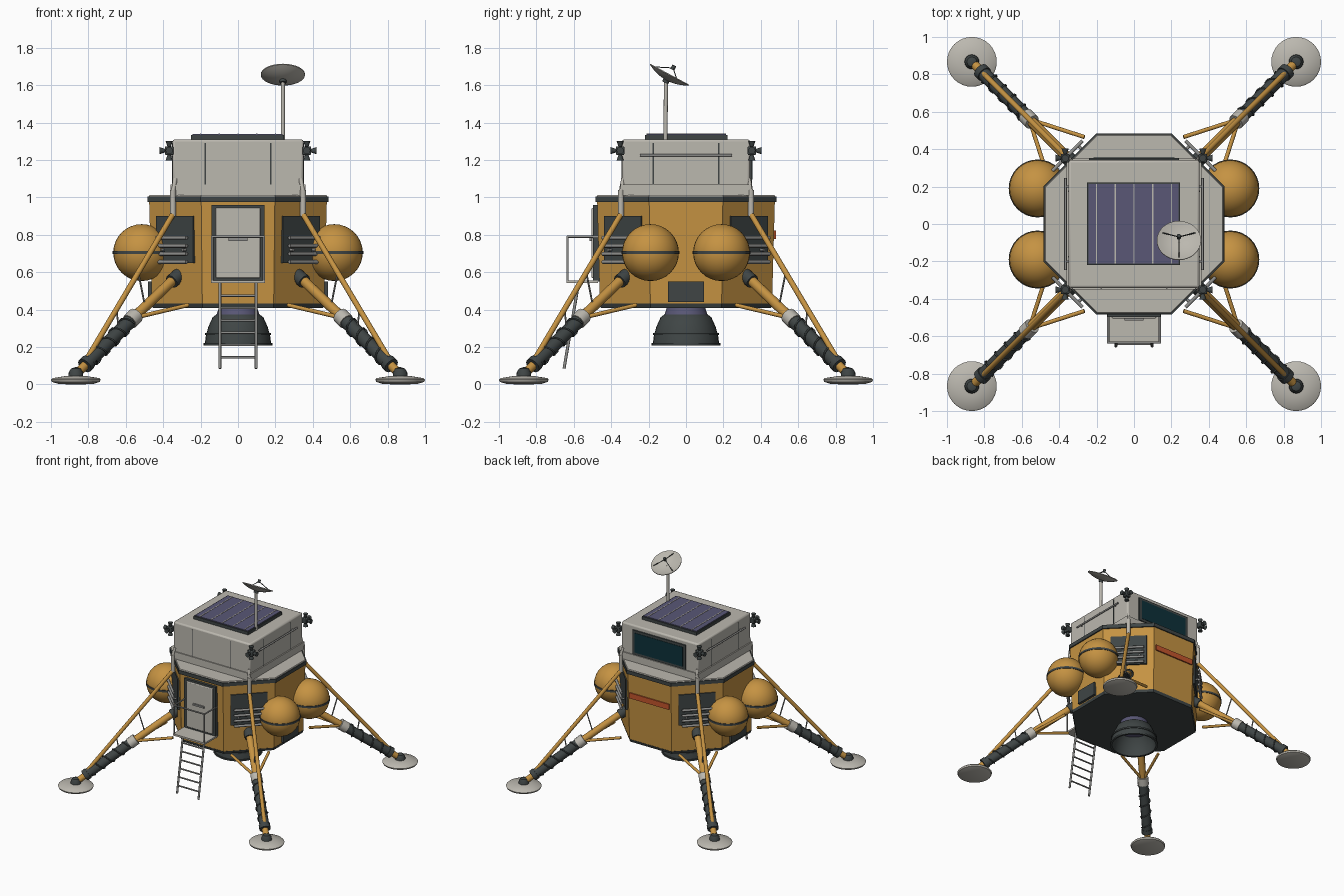
import bpy, bmesh, math
from mathutils import Matrix, Vector

if "Cube" in bpy.data.objects:
    bpy.data.objects.remove(bpy.data.objects["Cube"], do_unlink=True)


def material(name, r, g, b):
    m = bpy.data.materials.new(name)
    m.use_nodes = True
    m.diffuse_color = (r, g, b, 1)
    bsdf = next(n for n in m.node_tree.nodes if n.type == 'BSDF_PRINCIPLED')
    bsdf.inputs["Base Color"].default_value = (r, g, b, 1)
    return m


GOLD = material("gold foil", 0.56, 0.29, 0.055)
PALE = material("pale hull", 0.50, 0.48, 0.43)
DARK = material("dark grey", 0.05, 0.06, 0.06)
STEEL = material("steel", 0.28, 0.28, 0.27)
VIOLET = material("violet cells", 0.10, 0.095, 0.18)
GLASS = material("teal glass", 0.004, 0.03, 0.042)
RED = material("orange red", 0.55, 0.09, 0.025)


def finish(name, bm, mat):
    bmesh.ops.recalc_face_normals(bm, faces=bm.faces)
    me = bpy.data.meshes.new(name)
    bm.to_mesh(me)
    bm.free()
    me.materials.append(mat)
    me.polygons.foreach_set("use_smooth", [True] * len(me.polygons))
    me.set_sharp_from_angle(angle=math.radians(40))
    ob = bpy.data.objects.new(name, me)
    bpy.context.collection.objects.link(ob)
    return ob


def frame(origin, axis):
    """Matrix placing local z along an axis at a point."""
    return Matrix.Translation(origin) @ Vector(axis).to_track_quat('Z', 'Y').to_matrix().to_4x4()


def lathe(name, profile, mat, sides=32, place=Matrix(), phase=0.0):
    bm = bmesh.new()
    vs = [bm.verts.new((r * math.cos(phase), r * math.sin(phase), z)) for r, z in profile]
    es = [bm.edges.new(pair) for pair in zip(vs, vs[1:])]
    bmesh.ops.spin(bm, geom=vs + es, cent=(0, 0, 0), axis=(0, 0, 1),
                   angle=math.tau, steps=sides, use_duplicate=False)
    bmesh.ops.remove_doubles(bm, verts=bm.verts, dist=0.0002)
    bm.transform(place)
    return finish(name, bm, mat)


def octagon(name, low, high, z0, z1, mat):
    k = 1 / math.cos(math.pi / 8)
    return lathe(name, [(0, z0), (low * k, z0), (high * k, z1), (0, z1)], mat, 8, phase=math.pi / 8)


def rod(name, a, b, r, mat, r2=None, sides=12):
    a, b = Vector(a), Vector(b)
    n = (b - a).length
    return lathe(name, [(0, 0), (r, 0), (r if r2 is None else r2, n), (0, n)], mat, sides, frame(a, b - a))


def box(name, centre, size, mat, turn=0.0, bevel=0.0):
    bm = bmesh.new()
    bmesh.ops.create_cube(bm, size=1, matrix=Matrix.Diagonal((*size, 1)))
    bm.transform(Matrix.Translation(centre) @ Matrix.Rotation(turn, 4, 'Z'))
    ob = finish(name, bm, mat)
    if bevel:
        mod = ob.modifiers.new("soft edges", 'BEVEL')
        mod.width, mod.segments = bevel, 2
    return ob


def cable(name, points, r, mat):
    cu = bpy.data.curves.new(name, 'CURVE')
    cu.dimensions, cu.bevel_depth, cu.bevel_resolution = '3D', r, 1
    sp = cu.splines.new('POLY')
    sp.points.add(len(points) - 1)
    for p, co in zip(sp.points, points):
        p.co = (*co, 1)
    cu.materials.append(mat)
    bpy.context.collection.objects.link(bpy.data.objects.new(name, cu))


# Descent stage
octagon("base_plate", 0.455, 0.462, 0.41, 0.432, DARK)
octagon("descent_body", 0.46, 0.475, 0.43, 0.98, GOLD)
octagon("deck_rim", 0.484, 0.484, 0.975, 1.005, DARK)
octagon("deck", 0.478, 0.474, 1.004, 1.012, PALE)
box("back_stripe", (0, 0.474, 0.80), (0.36, 0.012, 0.045), RED)

# Engine
lathe("engine_throat", [(0, 0.42), (0.10, 0.42), (0.122, 0.35), (0.09, 0.35), (0, 0.38)], VIOLET)
lathe("engine_bell", [(0.10, 0.385), (0.135, 0.36), (0.158, 0.31), (0.172, 0.26), (0.178, 0.21),
                      (0.168, 0.21), (0.16, 0.26), (0.146, 0.31), (0.12, 0.35)], DARK)
for z, r in ((0.27, 0.172), (0.215, 0.179)):
    lathe("bell_ring", [(r - 0.01, z - 0.006), (r + 0.005, z - 0.006), (r + 0.005, z + 0.006),
                        (r - 0.01, z + 0.006)], DARK)

# Ascent cabin
box("cabin_skirt", (0, 0, 1.04), (0.72, 0.70, 0.06), PALE)
box("cabin", (0, 0, 1.16), (0.70, 0.684, 0.30), PALE, bevel=0.012)
for s in (-1, 1):
    box("front_seam", (s * 0.175, -0.342, 1.18), (0.006, 0.006, 0.22), DARK)
    rod("side_handrail", (s * 0.366, -0.245, 1.225), (s * 0.366, 0.245, 1.225), 0.007, STEEL)
    for t in (-1, 1):
        box("side_seam", (s * 0.35, t * 0.175, 1.18), (0.006, 0.006, 0.22), DARK)
        rod("handrail_mount", (s * 0.345, t * 0.2, 1.225), (s * 0.366, t * 0.2, 1.225), 0.006, STEEL)
box("window_frame", (0, 0.343, 1.175), (0.48, 0.018, 0.20), DARK)
box("window_glass", (0, 0.350, 1.175), (0.435, 0.01, 0.16), GLASS)

# Roof solar panel
box("solar_frame", (-0.003, 0.002, 1.322), (0.496, 0.44, 0.026), DARK)
box("solar_cells", (-0.003, 0.002, 1.334), (0.482, 0.426, 0.012), VIOLET)
for i in range(-2, 3):
    box("cell_divider", (i * 0.1, 0.002, 1.338), (0.007, 0.426, 0.008), PALE)

# Dish antenna
rod("antenna_mast", (0.24, -0.11, 1.30), (0.24, -0.107, 1.63), 0.011, PALE)
dish = frame((0.24, -0.088, 1.657), (0, 0.476, 0.88))
curve = [(0.118 * i / 6, 0.032 * (i / 6) ** 2 - 0.03) for i in range(7)]
lathe("dish", curve + [(r, z - 0.005) for r, z in reversed(curve)], PALE, 32, dish)
rod("dish_hub", dish @ Vector((0, 0, -0.05)), dish @ Vector((0, 0, -0.03)), 0.018, DARK)
rod("dish_feed", dish @ Vector((0, 0, 0.03)), dish @ Vector((0, 0, 0.055)), 0.011, DARK)
for i in range(3):
    a = math.pi / 2 + i * math.tau / 3
    rod("feed_strut", dish @ Vector((0.1 * math.cos(a), 0.1 * math.sin(a), -0.007)),
        dish @ Vector((0, 0, 0.04)), 0.003, DARK, sides=6)

# Hatch
box("hatch_frame", (0, -0.478, 0.755), (0.285, 0.036, 0.41), DARK)
box("hatch_door", (0, -0.49, 0.757), (0.238, 0.03, 0.375), PALE, bevel=0.006)
box("hatch_handle", (0, -0.51, 0.775), (0.10, 0.014, 0.014), STEEL)

# Porch with railing
box("porch", (0, -0.555, 0.55), (0.29, 0.17, 0.014), PALE)
for s in (-1, 1):
    x = s * 0.138
    rod("rail_post", (x, -0.633, 0.55), (x, -0.633, 0.79), 0.006, STEEL)
    rod("side_rail", (x, -0.633, 0.79), (x, -0.47, 0.79), 0.006, STEEL)
rod("front_rail", (-0.138, -0.633, 0.79), (0.138, -0.633, 0.79), 0.006, STEEL)

# Ladder
for s in (-1, 1):
    rod("ladder_rail", (s * 0.097, -0.573, 0.55), (s * 0.097, -0.652, 0.085), 0.008, STEEL)
for i in range(6):
    z = 0.475 - i * 0.066
    y = -0.573 - (0.55 - z) * 0.17
    rod("ladder_rung", (-0.097, y, z), (0.097, y, z), 0.006, STEEL)

# Side equipment boxes
for s in (-1, 1):
    box("side_box", (s * 0.462, 0, 0.495), (0.04, 0.19, 0.11), DARK)

# Tanks, legs, radiators and thrusters at each corner
for sx in (-1, 1):
    for sy in (-1, 1):
        tag = ("front_" if sy < 0 else "back_") + ("left_" if sx > 0 else "right_")

        def diag(d, z, off=0.0):
            """Point on the corner diagonal, shifted sideways along the corner face."""
            return Vector((sx * (d + off), sy * (d - off), z))

        # Spherical tank with a band
        R = 0.152
        tank = Matrix.Translation((sx * 0.515, sy * 0.19, 0.705))
        arc = [(R * math.sin(math.pi * i / 16), -R * math.cos(math.pi * i / 16)) for i in range(17)]
        lathe(tag + "tank", arc, GOLD, 32, tank)
        lathe(tag + "tank_band", [(R - 0.01, -0.008), (R + 0.003, -0.008), (R + 0.003, 0.008),
                                  (R - 0.01, 0.008)], DARK, 32, tank)

        # Foot pad and ankle
        foot = Matrix.Translation(diag(0.867, 0))
        lathe(tag + "foot_pad", [(0, 0), (0.09, 0.002), (0.128, 0.014), (0.133, 0.026), (0.125, 0.034),
                                 (0.05, 0.046), (0, 0.048)], PALE, 32, foot)
        lathe(tag + "ankle", [(0.04, 0.035), (0.038, 0.065), (0.026, 0.085), (0, 0.094)], DARK, 16, foot)

        # Main strut with shock sleeve
        hip, knee, shin, ankle = diag(0.325, 0.58), diag(0.56, 0.355), diag(0.815, 0.105), diag(0.86, 0.06)
        rod(tag + "main_strut", hip, knee, 0.027, GOLD)
        rod(tag + "hip_joint", diag(0.315, 0.585), diag(0.355, 0.55), 0.038, DARK)
        rod(tag + "shock_sleeve", knee, shin, 0.037, DARK)
        rod(tag + "lower_strut", shin, ankle, 0.024, GOLD)
        rod(tag + "knee_collar", diag(0.545, 0.37), diag(0.58, 0.335), 0.043, PALE)
        rod(tag + "shin_collar", diag(0.80, 0.12), diag(0.82, 0.10), 0.043, DARK)
        place, n = frame(knee, shin - knee), (shin - knee).length
        cable(tag + "hose", [place @ Vector((0.041 * math.cos(i * 0.5), 0.041 * math.sin(i * 0.5),
                                             n * (0.1 + 0.8 * i / 50))) for i in range(51)], 0.005, DARK)

        # Upper strut, links and braces
        top, low = diag(0.348, 0.91), diag(0.835, 0.09)
        rod(tag + "upper_strut", top, low, 0.015, GOLD)
        for t, u in ((0.38, 0.32), (0.62, 0.58)):
            rod(tag + "strut_link", top.lerp(low, t), hip.lerp(ankle, u), 0.005, STEEL, sides=6)
        rod(tag + "strut_mount", diag(0.348, 0.90), diag(0.348, 1.04), 0.016, PALE)
        rod(tag + "mount_arm", diag(0.348, 1.03), diag(0.335, 1.10), 0.012, PALE)
        for s in (-1, 1):
            rod(tag + "brace", knee, diag(0.365, 0.425, s * 0.1), 0.011, GOLD)

        # Radiator panel with slats on the corner face
        box(tag + "radiator", diag(0.333, 0.775), (0.28, 0.02, 0.25), DARK, -sx * sy * math.pi / 4)
        for i in range(4):
            z = 0.655 + i * 0.043
            rod(tag + "radiator_slat", diag(0.36, z, -0.085), diag(0.36, z, 0.085), 0.010, STEEL)
        for s in (-1, 1):
            rod(tag + "slat_holder", diag(0.335, 0.72, s * 0.06), diag(0.358, 0.72, s * 0.06), 0.008, STEEL)

        # Thruster cluster
        c = Vector((sx * 0.368, sy * 0.352, 1.25))
        box(tag + "thruster_block", c, (0.045, 0.045, 0.045), DARK, bevel=0.005)
        for d in ((sx, 0, 0), (0, sy, 0), (0, 0, 1), (0, 0, -1)):
            d = Vector(d)
            rod(tag + "thruster_nozzle", c + d * 0.018, c + d * 0.052, 0.008, DARK, 0.019)
